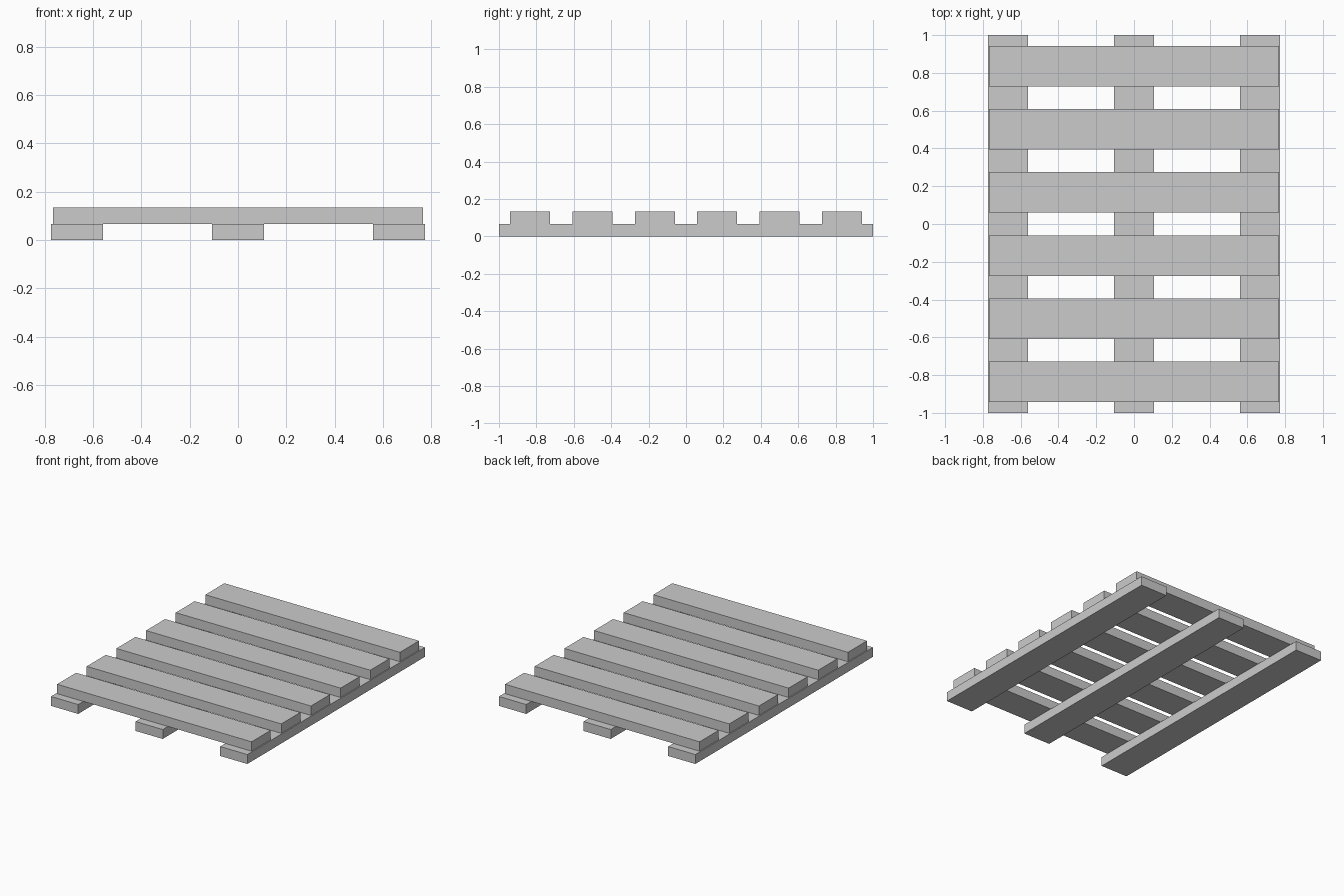
import bpy

if "Cube" in bpy.data.objects:
    bpy.data.objects.remove(bpy.data.objects["Cube"])

BOARD_W = 0.214   # width of every board
BOARD_T = 0.067   # thickness of every board


def board(name, size, centre):
    """Add a box with its dimensions baked into the mesh."""
    bpy.ops.mesh.primitive_cube_add(size=1, location=centre)
    ob = bpy.context.object
    ob.name = name
    ob.scale = size
    bpy.ops.object.transform_apply(location=False, rotation=False, scale=True)
    return ob


# Three lengthwise runners on the ground
for side, x in (("left", -0.667), ("middle", 0.0), ("right", 0.667)):
    board(f"{side}_runner", (BOARD_W, 2.0, BOARD_T), (x, 0, BOARD_T / 2))

# Six crosswise deck slats resting on the runners
for i in range(6):
    y = (i - 2.5) * 0.334
    board(f"deck_slat_{i + 1}", (1.534, BOARD_W, BOARD_T), (0, y, BOARD_T * 1.5))
